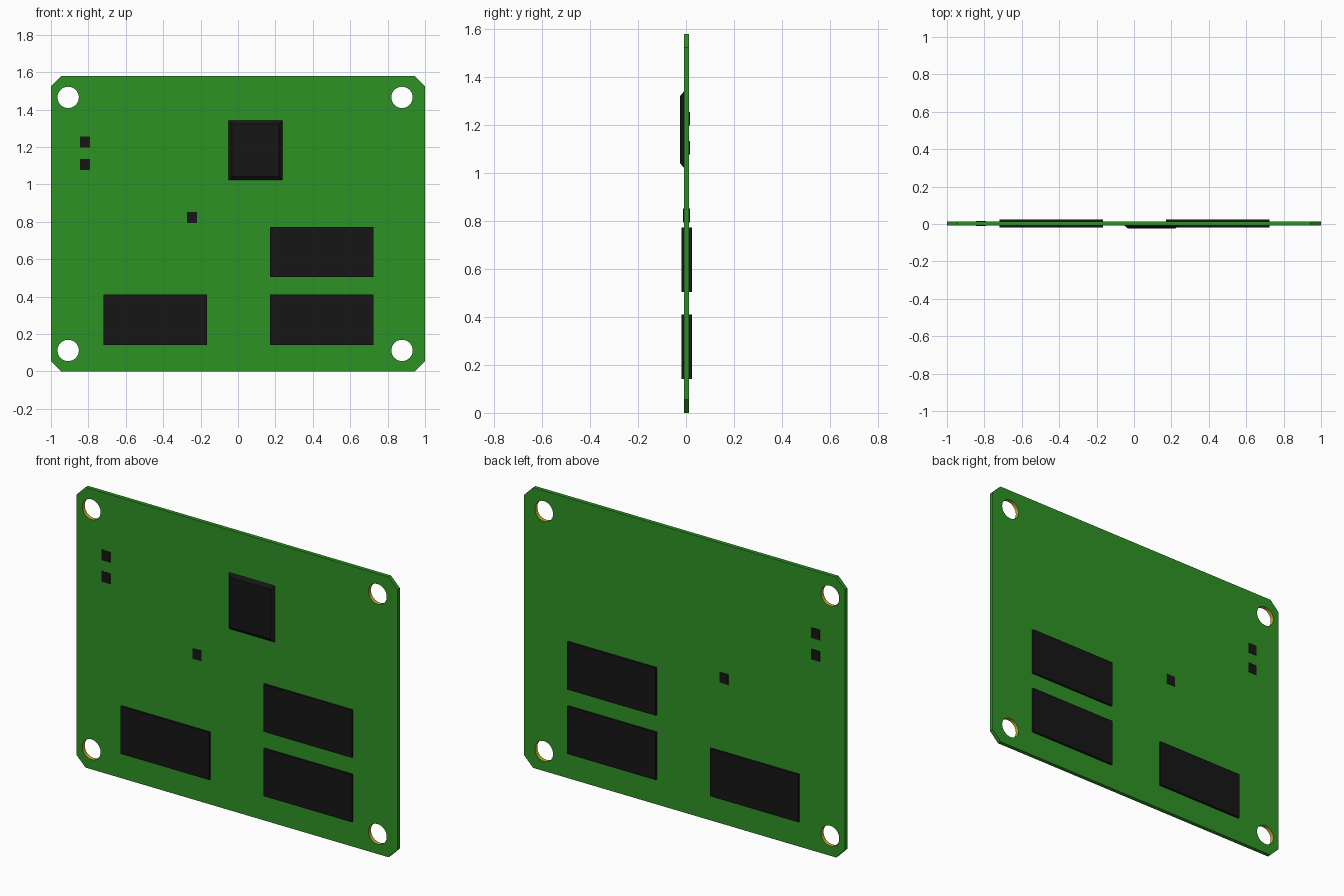
import bpy, bmesh, math
from mathutils import Vector

if "Cube" in bpy.data.objects:
    bpy.data.objects.remove(bpy.data.objects["Cube"])

Y_FRONT, Y_BACK = -0.009, 0.013
Y_MID = (Y_FRONT + Y_BACK) / 2


def material(name, rgb):
    m = bpy.data.materials.new(name)
    m.diffuse_color = (*rgb, 1)
    m.use_nodes = True
    m.node_tree.nodes["Principled BSDF"].inputs["Base Color"].default_value = m.diffuse_color
    return m


GREEN = material("board_green", (0.027, 0.29, 0.017))
BLACK = material("chip_black", (0.008, 0.008, 0.008))
GOLD = material("hole_gold", (0.55, 0.40, 0.03))


def finish(bm, name, *mats):
    bmesh.ops.recalc_face_normals(bm, faces=bm.faces[:])
    me = bpy.data.meshes.new(name)
    bm.to_mesh(me)
    bm.free()
    for m in mats:
        me.materials.append(m)
    ob = bpy.data.objects.new(name, me)
    bpy.context.collection.objects.link(ob)
    return ob


def block(name, x0, x1, z0, z1, y0, y1, inset=0.0):
    """Box whose front face (y0) can be inset to make sloping sides."""
    bm = bmesh.new()
    bmesh.ops.create_cube(bm, size=1)
    for v in bm.verts:
        front = v.co.y < 0
        i = inset if front else 0
        v.co = (x0 + i if v.co.x < 0 else x1 - i,
                y0 if front else y1,
                z0 + i if v.co.z < 0 else z1 - i)
    return finish(bm, name, BLACK)


# Board: chamfered outline with four plated screw holes
W, H, C, R, N = 1.0, 1.58, 0.055, 0.057, 32
outline = [(-W + C, 0), (W - C, 0), (W, C), (W, H - C),
           (W - C, H), (-W + C, H), (-W, H - C), (-W, C)]
holes = [(x, z) for x in (-0.908, 0.877) for z in (0.112, 1.465)]
loops = [outline] + [
    [(x + R * math.cos(2 * math.pi * k / N), z + R * math.sin(2 * math.pi * k / N))
     for k in range(N)] for x, z in holes]

bm = bmesh.new()
edges = []
for loop in loops:
    vs = [bm.verts.new((x, Y_FRONT, z)) for x, z in loop]
    edges += [bm.edges.new((a, b)) for a, b in zip(vs, vs[1:] + vs[:1])]
bmesh.ops.triangle_fill(bm, edges=edges, use_beauty=True, normal=(0, -1, 0))
ext = bmesh.ops.extrude_face_region(bm, geom=bm.faces[:], use_keep_orig=True)
for v in ext["geom"]:
    if isinstance(v, bmesh.types.BMVert):
        v.co.y = Y_BACK
bm.normal_update()
for f in bm.faces:
    c = f.calc_center_median()
    if abs(f.normal.y) < 0.5 and any(
            (Vector((c.x, c.z)) - Vector(h)).length < R * 1.1 for h in holes):
        f.material_index = 1
        f.smooth = True
board = finish(bm, "circuit_board", GREEN, GOLD)
bm = None
for e in board.data.edges:
    a, b = (board.data.vertices[i].co for i in e.vertices)
    e.use_edge_sharp = abs(a.y - b.y) < 1e-6

# Memory chips, showing on both sides of the board
for i, (x, z) in enumerate([(-0.718, 0.142), (0.172, 0.142), (0.172, 0.505)]):
    block(f"memory_chip_{i + 1}", x, x + 0.552, z, z + 0.268,
          Y_MID - 0.0215, Y_MID + 0.0225)

# Small surface components, just proud of both faces
for i, (x, z) in enumerate([(-0.817, 1.227), (-0.817, 1.106), (-0.247, 0.823)]):
    block(f"small_component_{i + 1}", x - 0.027, x + 0.027, z - 0.029, z + 0.029,
          Y_FRONT - 0.003, Y_BACK + 0.003)

# Processor on the front only, with sloping sides
block("processor", -0.053, 0.24, 1.02, 1.343, -0.0245, Y_FRONT + 0.002, 0.021)
